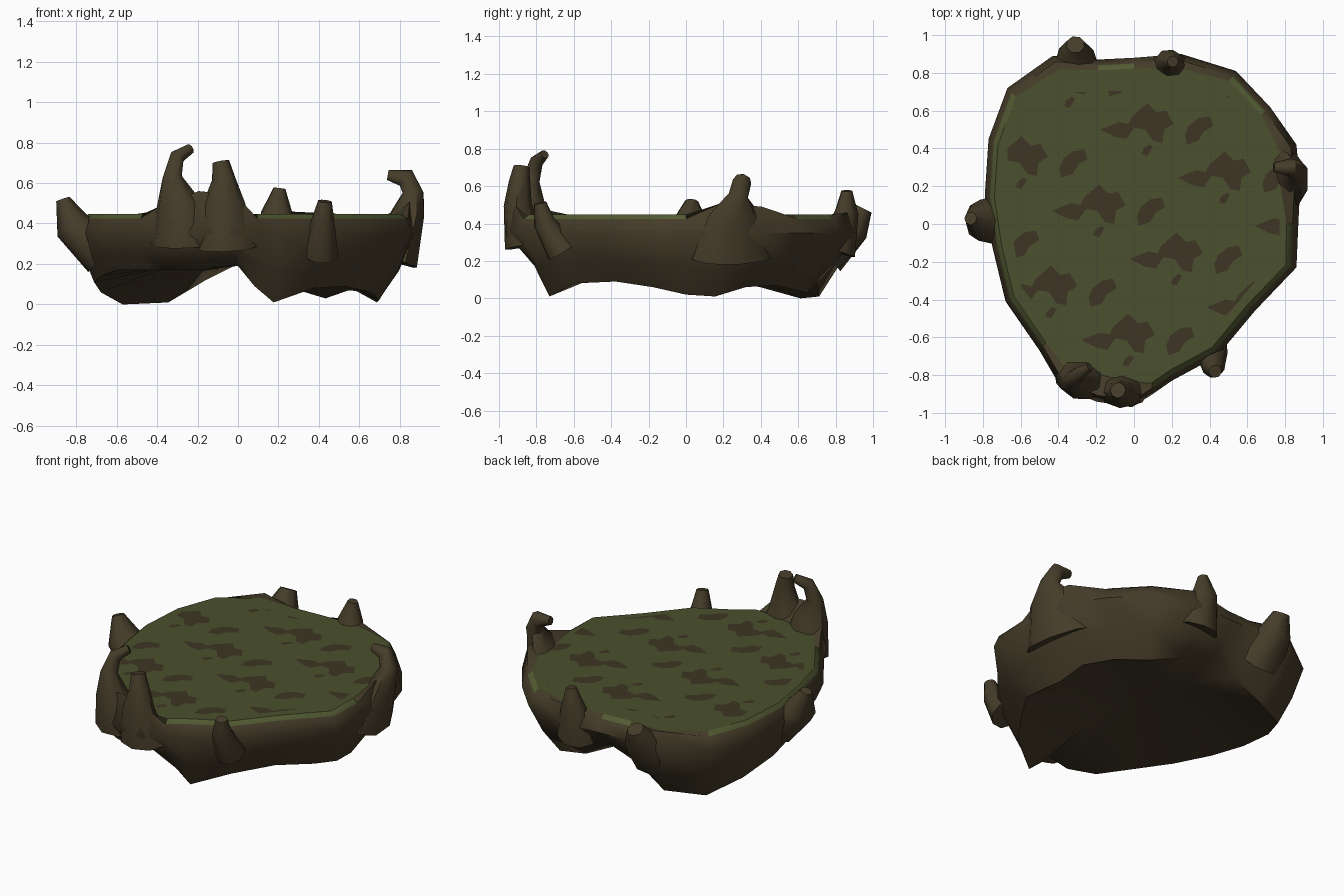
import bpy, bmesh, math
from mathutils import Vector

if "Cube" in bpy.data.objects:
    bpy.data.objects.remove(bpy.data.objects["Cube"])

def material(name, rgb):
    m = bpy.data.materials.new(name)
    m.diffuse_color = (*rgb, 1)
    m.use_nodes = True
    m.node_tree.nodes["Principled BSDF"].inputs["Base Color"].default_value = m.diffuse_color
    return m

BARK = material("bark brown", (0.060, 0.045, 0.022))
MOSS = material("moss green", (0.070, 0.080, 0.026))
LIP = material("light moss", (0.082, 0.102, 0.032))
MUD = material("mud patch", (0.047, 0.036, 0.018))

def finish(name, bm, mats, smooth=None):
    me = bpy.data.meshes.new(name)
    bm.normal_update()
    bm.to_mesh(me)
    bm.free()
    ob = bpy.data.objects.new(name, me)
    bpy.context.collection.objects.link(ob)
    for m in mats:
        me.materials.append(m)
    if smooth:
        bpy.ops.object.select_all(action='DESELECT')
        ob.select_set(True)
        bpy.context.view_layer.objects.active = ob
        bpy.ops.object.shade_smooth_by_angle(angle=math.radians(smooth))
    return ob

# Outline of the mound: x, y, rim height, foot height, foot scale
OUT = [(.86, -.23, .44, .06, .77), (.87, 0, .45, .02, .80), (.88, .2, .51, .01, .78),
       (.86, .42, .49, .06, .76), (.72, .62, .44, .07, .76), (.54, .81, .43, .03, .80),
       (.25, .90, .46, .10, .80), (0, .88, .43, .20, .82), (-.2, .87, .43, .12, .80),
       (-.43, .89, .46, .01, .80), (-.67, .72, .44, 0, .85), (-.77, .45, .44, .06, .88),
       (-.79, .15, .44, .11, .90), (-.75, -.12, .44, .14, .90), (-.68, -.41, .44, .17, .88),
       (-.5, -.67, .44, .17, .88), (-.39, -.86, .49, .17, .86), (-.2, -.94, .56, .17, .85),
       (-.01, -.97, .54, .20, .82), (.10, -.90, .44, .09, .82), (.20, -.83, .43, .01, .88),
       (.44, -.70, .43, .08, .85), (.64, -.46, .44, .09, .82)]
N = len(OUT)
TOP = 0.447

def edge_scale(h):
    return 0.935 - max(0, h - .44) * .7

# Mound: stacked rings from the moss edge down to the feet and underside
bm = bmesh.new()
rings = [[] for _ in range(6)]
for x, y, h, fz, fs in OUT:
    raised = h > .45
    levels = [(edge_scale(h), TOP),
              (.965, h if raised else .425),
              (1.0, .35),
              (.55 + .45 * fs, fz + (.35 - fz) * .45),
              (fs, fz),
              (.42, .19)]
    for ring, (s, z) in zip(rings, levels):
        ring.append(bm.verts.new((x * s, y * s, z)))
for k in range(5):
    for i in range(N):
        j = (i + 1) % N
        f = bm.faces.new((rings[k][i], rings[k + 1][i], rings[k + 1][j], rings[k][j]))
        if k == 0 and OUT[i][2] <= .45 and OUT[j][2] <= .45:
            f.material_index = 1
hub = bm.verts.new((0, 0, .2))
for i in range(N):
    bm.faces.new((rings[5][i], hub, rings[5][(i + 1) % N]))
finish("bark_mound", bm, [BARK, LIP], 50)

# Flat mossy top
edge = [Vector((x * edge_scale(h), y * edge_scale(h))) for x, y, h, _, _ in OUT]
bm = bmesh.new()
c = bm.verts.new((0, 0, TOP))
vs = [bm.verts.new((p.x, p.y, TOP)) for p in edge]
for i in range(N):
    bm.faces.new((c, vs[i], vs[(i + 1) % N]))
finish("moss_top", bm, [MOSS])

# Mud patches: three blob shapes repeated on a tilted square lattice, clipped near the rim
BIG = [(-.25, -.04), (-.15, 0), (-.10, -.01), (-.08, .03), (0, .10), (.05, .05), (.10, .06),
       (.14, -.01), (.09, -.04), (.08, -.11), (.03, -.10), (-.01, -.04), (-.07, -.03),
       (-.11, -.09), (-.17, -.08)]
MID = [(.20, -.07), (.21, -.12), (.27, -.10), (.30, -.05), (.35, -.02), (.33, .03), (.27, .02), (.22, -.02)]
TINY = [(-.03, -.17), (0, -.18), (.03, -.13), (.01, -.12), (-.02, -.14)]
LIMIT = [(.77, -.15), (.77, .3), (.47, .72), (.1, .71), (-.45, .70), (-.67, .45),
         (-.67, .1), (-.60, -.33), (-.25, -.76), (.0, -.78), (.33, -.66), (.52, -.45)]

def clip(poly):
    for i, a in enumerate(LIMIT):
        b = LIMIT[(i + 1) % len(LIMIT)]
        side = lambda p: (b[0] - a[0]) * (p[1] - a[1]) - (b[1] - a[1]) * (p[0] - a[0])
        out = []
        for p, q in zip(poly, poly[1:] + poly[:1]):
            sp, sq = side(p), side(q)
            if sp >= 0:
                out.append(p)
            if sp * sq < 0:
                t = sp / (sp - sq)
                out.append((p[0] + (q[0] - p[0]) * t, p[1] + (q[1] - p[1]) * t))
        poly = out
        if len(poly) < 3:
            return []
    return poly

bm = bmesh.new()
for u in range(-4, 5):
    for v in range(-4, 5):
        ox, oy = .07 + .41 * u - .255 * v, .54 - .255 * u - .43 * v
        for shape in (BIG, MID, TINY):
            poly = clip([(ox + px, oy + py) for px, py in shape])
            if poly:
                f = bm.faces.new([bm.verts.new((px, py, TOP + .003)) for px, py in poly])
                f.normal_update()
                if f.normal.z < 0:
                    f.normal_flip()
bmesh.ops.triangulate(bm, faces=bm.faces[:])
finish("mud_patches", bm, [MUD])

# Horns and stubs: tapered tubes swept along short paths (x, y, z, radius)
def horn(name, path, sides=8, wide=1.0):
    bm = bmesh.new()
    pts = [Vector(p[:3]) for p in path]
    out = Vector((pts[0].x, pts[0].y, 0)).normalized()
    tangent = Vector((-out.y, out.x, 0))
    loops = []
    for i, p in enumerate(pts):
        d = (pts[min(i + 1, len(pts) - 1)] - pts[max(i - 1, 0)]).normalized()
        a = (tangent - d * tangent.dot(d)).normalized()
        b = d.cross(a)
        r = path[i][3]
        w = wide if i < 2 else 1
        loops.append([bm.verts.new(p + a * r * w * math.cos(t) + b * r * math.sin(t))
                      for t in (math.tau * k / sides for k in range(sides))])
    for lo, hi in zip(loops, loops[1:]):
        for k in range(sides):
            m = (k + 1) % sides
            bm.faces.new((lo[k], lo[m], hi[m], hi[k]))
    bm.faces.new(loops[-1])
    bm.faces.new(loops[0][::-1])
    finish(name, bm, [BARK], 50)

horn("front_hooked_horn", [(-.28, -.80, .30, .12), (-.29, -.84, .50, .09), (-.325, -.83, .63, .05),
                           (-.30, -.80, .73, .038), (-.235, -.755, .77, .025)], wide=1.3)
horn("front_blunt_horn", [(-.06, -.86, .28, .11), (-.07, -.90, .50, .075), (-.07, -.89, .62, .058),
                          (-.085, -.88, .705, .042)], wide=1.4)
horn("front_right_stub", [(.41, -.66, .25, .09), (.42, -.76, .41, .06), (.43, -.78, .51, .035)])
horn("right_hooked_horn", [(.76, .25, .22, .12), (.84, .26, .45, .075), (.865, .28, .55, .055),
                           (.83, .30, .625, .05), (.74, .30, .64, .025)], wide=1.9)
horn("back_right_stub", [(.20, .80, .25, .11), (.19, .86, .46, .065), (.205, .86, .575, .03)], wide=1.2)
horn("back_left_stub", [(-.31, .74, .25, .14), (-.31, .90, .38, .09), (-.31, .95, .48, .05)], wide=1.1)
horn("left_stub", [(-.66, .02, .25, .12), (-.82, .02, .39, .09), (-.865, .03, .52, .035)], wide=1.2)
